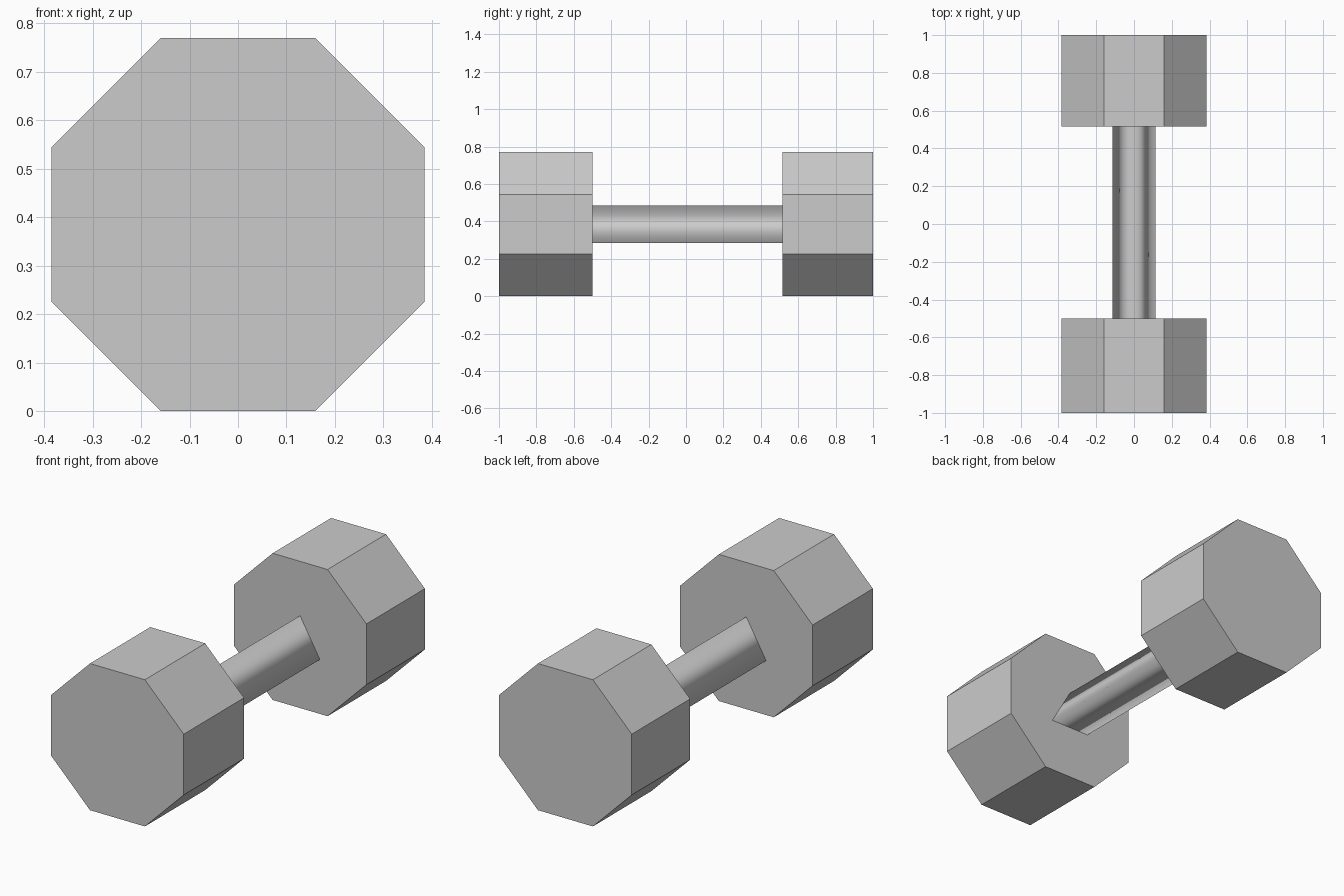
import bpy, bmesh, math

if "Cube" in bpy.data.objects:
    bpy.data.objects.remove(bpy.data.objects["Cube"])

CENTRE_Z = 0.385


def prism(name, profile, y0, y1, capped=True, smooth=False):
    """Extrude an (x, z) profile along y."""
    bm = bmesh.new()
    a, b = ([bm.verts.new((x, y, z)) for x, z in profile] for y in (y0, y1))
    n = len(profile)
    for i in range(n):
        j = (i + 1) % n
        bm.faces.new((a[i], a[j], b[j], b[i]))
    if capped:
        bm.faces.new(a[::-1])
        bm.faces.new(b)
        bmesh.ops.recalc_face_normals(bm, faces=bm.faces)
    for f in bm.faces:
        f.smooth = smooth
    if not capped:
        bmesh.ops.reverse_faces(bm, faces=bm.faces)
    mesh = bpy.data.meshes.new(name)
    bm.to_mesh(mesh)
    bm.free()
    obj = bpy.data.objects.new(name, mesh)
    bpy.context.collection.objects.link(obj)
    return obj


# Octagonal weights, resting on a flat side
radius = CENTRE_Z / math.cos(math.pi / 8)
octagon = [(radius * math.cos(math.pi / 8 + i * math.pi / 4),
            CENTRE_Z + radius * math.sin(math.pi / 8 + i * math.pi / 4))
           for i in range(8)]
prism("front_weight", octagon, -1.0, -0.5)
prism("back_weight", octagon, 0.515, 1.0)

# Three-sided smooth-shaded grip, open where it meets the weights
triangle = [(-0.115, 0.285), (0.115, 0.285), (0.0, 0.485)]
prism("handle", triangle, -0.5, 0.515, capped=False, smooth=True)
